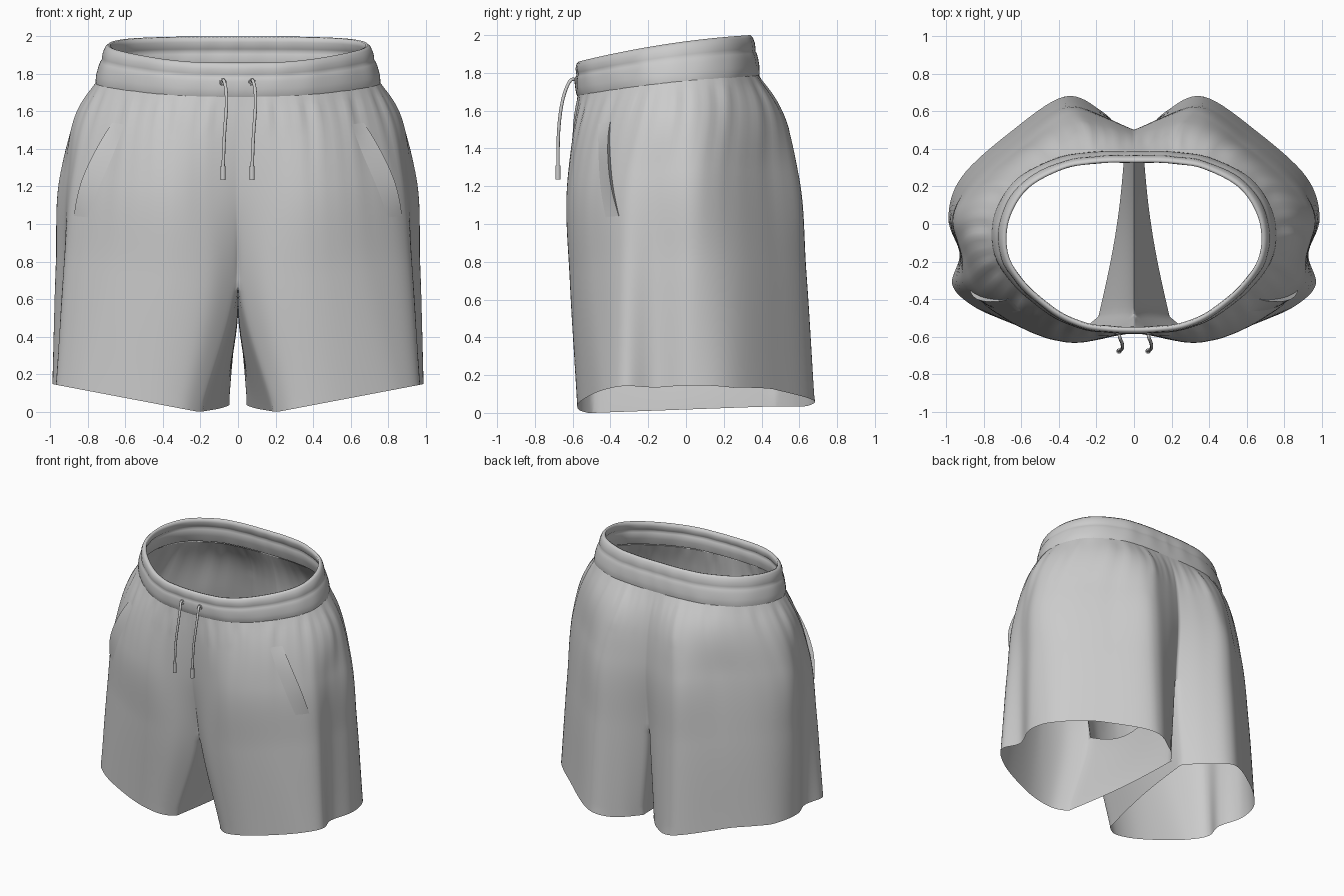
import bpy, bmesh, math
from mathutils import Vector

if "Cube" in bpy.data.objects:
    bpy.data.objects.remove(bpy.data.objects["Cube"])

# Half cross-sections (x, y) from front centre round the side to back centre,
# at fractions of the height between waist seam and hem
LEVELS = [0.0, 0.08, 0.3, 0.6, 1.0]
WAIST = [(0, -.575), (.14, -.57), (.30, -.545), (.46, -.47), (.62, -.34), (.72, -.21), (.755, -.08),
         (.73, .08), (.62, .24), (.42, .345), (.27, .375), (.13, .385), (0, .385)]
HIP = [(0, -.58), (.15, -.59), (.32, -.575), (.49, -.51), (.65, -.39), (.775, -.25), (.84, -.09),
       (.81, .09), (.68, .26), (.47, .41), (.28, .475), (.13, .46), (0, .44)]
SEAT = [(0, -.57), (.16, -.61), (.33, -.63), (.52, -.58), (.71, -.465), (.86, -.32), (.91, -.15),
        (.94, .05), (.81, .24), (.57, .44), (.35, .59), (.17, .56), (0, .50)]
THIGH = [(0, -.49), (.15, -.59), (.35, -.615), (.55, -.57), (.745, -.475), (.915, -.33), (.925, -.16),
         (.97, .04), (.865, .25), (.62, .47), (.365, .635), (.17, .58), (0, .47)]
HEM = [(.19, -.495), (.30, -.565), (.48, -.57), (.70, -.51), (.87, -.43), (.97, -.32), (.93, -.16),
       (.99, .03), (.92, .25), (.66, .49), (.37, .68), (.17, .60), (.045, .47)]
SECTIONS = [[Vector(p) for p in s] for s in (WAIST, HIP, SEAT, THIGH, HEM)]
WAIST_V = SECTIONS[0]


def spline(pts, u):
    """Smooth curve through evenly spaced points, u in 0..len-1."""
    n = len(pts) - 1
    i = min(int(u), n - 1)
    f = u - i
    a, b, c, d = pts[max(i - 1, 0)], pts[i], pts[i + 1], pts[min(i + 2, n)]
    return b + 0.5 * f * (c - a + f * (2 * a - 5 * b + 4 * c - d + f * (3 * (b - c) + d - a)))


def down(pts, t):
    """Smooth curve through the section points at the uneven LEVELS."""
    k = max(i for i in range(4) if LEVELS[i] <= t + 1e-9)

    def slope(i):
        s = [(pts[j + 1] - pts[j]) / (LEVELS[j + 1] - LEVELS[j]) for j in (max(i - 1, 0), min(i, 3))]
        h = [LEVELS[j + 1] - LEVELS[j] for j in (max(i - 1, 0), min(i, 3))]
        return (s[0] * h[1] + s[1] * h[0]) / (h[0] + h[1])
    h = LEVELS[k + 1] - LEVELS[k]
    f = (t - LEVELS[k]) / h
    return (pts[k] * (2 * f**3 - 3 * f * f + 1) + pts[k + 1] * (3 * f * f - 2 * f**3)
            + slope(k) * h * (f**3 - 2 * f * f + f) + slope(k + 1) * h * (f**3 - f * f))


def rise(y):
    s = min(max((y + .575) / .96, 0), 1)
    return 1.6 * s - .6 * s * s


def shell(u, t, lift=0.0):
    """Point on the right half of the fabric."""
    p = down([spline(s, u) for s in SECTIONS], t)
    w, h = spline(WAIST_V, u), spline(SECTIONS[4], u)
    # gathers below the waistband, fading downward
    fold = math.sin(u * 7.5) * .5 + math.sin(u * 12.3 + 1) * .5
    amp = .010 * math.exp(-t * 6) * min(1, t * 20) * min(1, u, 12 - u)
    d = Vector((p.x, p.y + .1)).normalized()
    p = p + d * (fold * amp + lift)
    z0 = 1.685 + .105 * rise(w.y)
    z1 = max(0, .19 * (h.x - .22)) + .035 * min(1, max(h.y - .25, 0) * 5)
    x = max(p.x, 0)
    if (u < 1e-6 or u > 12 - 1e-6) and t <= .6 + 1e-6:
        x = 0
    return Vector((x, p.y, z0 + (z1 - z0) * t))


def add_grid(bm, rows, close=False):
    vs = [[bm.verts.new(p) for p in r] for r in rows]
    n = len(rows[0])
    for a, b in zip(vs, vs[1:]):
        for j in range(n if close else n - 1):
            k = (j + 1) % n
            bm.faces.new((a[j], a[k], b[k], b[j]))


def finish(bm, name, angle=50, mirror=False):
    if mirror:
        geo = bm.verts[:] + bm.edges[:] + bm.faces[:]
        for v in bmesh.ops.duplicate(bm, geom=geo)['geom']:
            if isinstance(v, bmesh.types.BMVert):
                v.co.x *= -1
    bmesh.ops.remove_doubles(bm, verts=bm.verts, dist=.0008)
    bmesh.ops.recalc_face_normals(bm, faces=bm.faces)
    me = bpy.data.meshes.new(name)
    bm.to_mesh(me)
    bm.free()
    ob = bpy.data.objects.new(name, me)
    bpy.context.collection.objects.link(ob)
    bpy.context.view_layer.objects.active = ob
    bpy.ops.object.select_all(action='DESELECT')
    ob.select_set(True)
    bpy.ops.object.shade_smooth_by_angle(angle=math.radians(angle))


# Shorts body: outer shell plus inner leg panels under the crotch
N = 50
bm = bmesh.new()
add_grid(bm, [[shell(j / 8, i / N) for j in range(97)] for i in range(N + 1)])
panel = []
for i in range(30, N + 1):
    r = (i - 30) / 20
    F, B = shell(0, i / N), shell(12, i / N)
    row = []
    for j in range(25):
        s = j / 24
        p = F.lerp(B, s)
        arch = math.sin(math.pi * s)
        p.z -= .19 * arch * (1 - r)
        p.x = max(0, p.x - .025 * arch * r)
        row.append(p)
    panel.append(row)
add_grid(bm, panel)
# soften the seams between shell and panels
bmesh.ops.remove_doubles(bm, verts=bm.verts, dist=.0008)
soft = [v for v in bm.verts if .001 < v.co.x < .35 and v.co.z < 1.5 and not v.is_boundary]
for _ in range(4):
    bmesh.ops.smooth_vert(bm, verts=soft, factor=.5, use_axis_x=True, use_axis_y=True, use_axis_z=False)
finish(bm, "shorts_body", 120, mirror=True)

# Elastic waistband: stitched profile (outward offset, height fraction) swept round the waist
PROFILE = [(.0, -.05), (.006, .03), (.011, .2), (.011, .42), (.008, .54), (.003, .60), (.007, .66),
           (.009, .8), (.005, .93), (-.006, 1.0), (-.02, .98), (-.026, .85), (-.024, .68),
           (-.015, .62), (-.024, .55), (-.027, .3), (-.016, .02)]
half = [spline(WAIST_V, j / 6) for j in range(73)]
loop = half + [Vector((-p.x, p.y)) for p in reversed(half[1:-1])]
rows = []
for off, h in PROFILE:
    row = []
    for j, p in enumerate(loop):
        tan = loop[(j + 1) % len(loop)] - loop[j - 1]
        nrm = Vector((tan.y, -tan.x)).normalized()
        pucker = .002 * math.sin(j * .9) * math.sin(math.pi * min(max(h, 0), 1))
        q = Vector((p.x * (1 - .075 * h), -.57 + (p.y + .57) * (1 - .04 * h))) + nrm * (off + pucker)
        z0, z1 = 1.685 + .105 * rise(p.y), 1.86 + .14 * rise(p.y)
        row.append(Vector((q.x, q.y, z0 + (z1 - z0) * h)))
    rows.append(row)
bm = bmesh.new()
add_grid(bm, rows, close=True)
finish(bm, "waistband", 80)

# Slanted pocket openings: a raised lip following the fabric
bm = bmesh.new()
rows = []
for i in range(17):
    f = i / 16
    u, t = 4.05 + .8 * f, .115 + .32 * f
    bulge = math.sin(math.pi * f)
    rows.append([shell(u - .45, t, .0005), shell(u - .2, t, .002 + .013 * bulge),
                 shell(u, t, .003 + .030 * bulge), shell(u + .01, t, -.002)])
add_grid(bm, rows)
finish(bm, "pocket_lips", 40, mirror=True)


def tube(name, pts, radius):
    cu = bpy.data.curves.new(name, 'CURVE')
    cu.dimensions = '3D'
    cu.bevel_depth = radius
    cu.bevel_resolution = 2
    cu.use_fill_caps = True
    fine = [spline([Vector(p) for p in pts], k / 6) for k in range(6 * (len(pts) - 1) + 1)]
    sp = cu.splines.new('POLY')
    sp.points.add(len(fine) - 1)
    for sp_pt, p in zip(sp.points, fine):
        sp_pt.co = (*p, 1)
    bpy.context.collection.objects.link(bpy.data.objects.new(name, cu))


# Drawstrings with eyelets and metal tips
for side, x0 in (("left", -.08), ("right", .075)):
    tube(side + "_drawstring", [(x0, -.57, 1.755), (x0 + .004, -.605, 1.765), (x0 + .016, -.635, 1.715),
                                (x0 + .018, -.66, 1.62), (x0 + .008, -.675, 1.48), (x0, -.678, 1.29)], .009)
    bpy.ops.mesh.primitive_torus_add(major_radius=.015, minor_radius=.004, major_segments=20, minor_segments=8,
                                     location=(x0, -.585, 1.757), rotation=(math.pi / 2, 0, 0))
    bpy.context.object.name = side + "_eyelet"
    bpy.ops.object.shade_smooth_by_angle()
    bpy.ops.mesh.primitive_cylinder_add(vertices=16, radius=.014, depth=.075, location=(x0, -.678, 1.272))
    bpy.context.object.name = side + "_cord_tip"
    bpy.ops.object.shade_smooth_by_angle()
